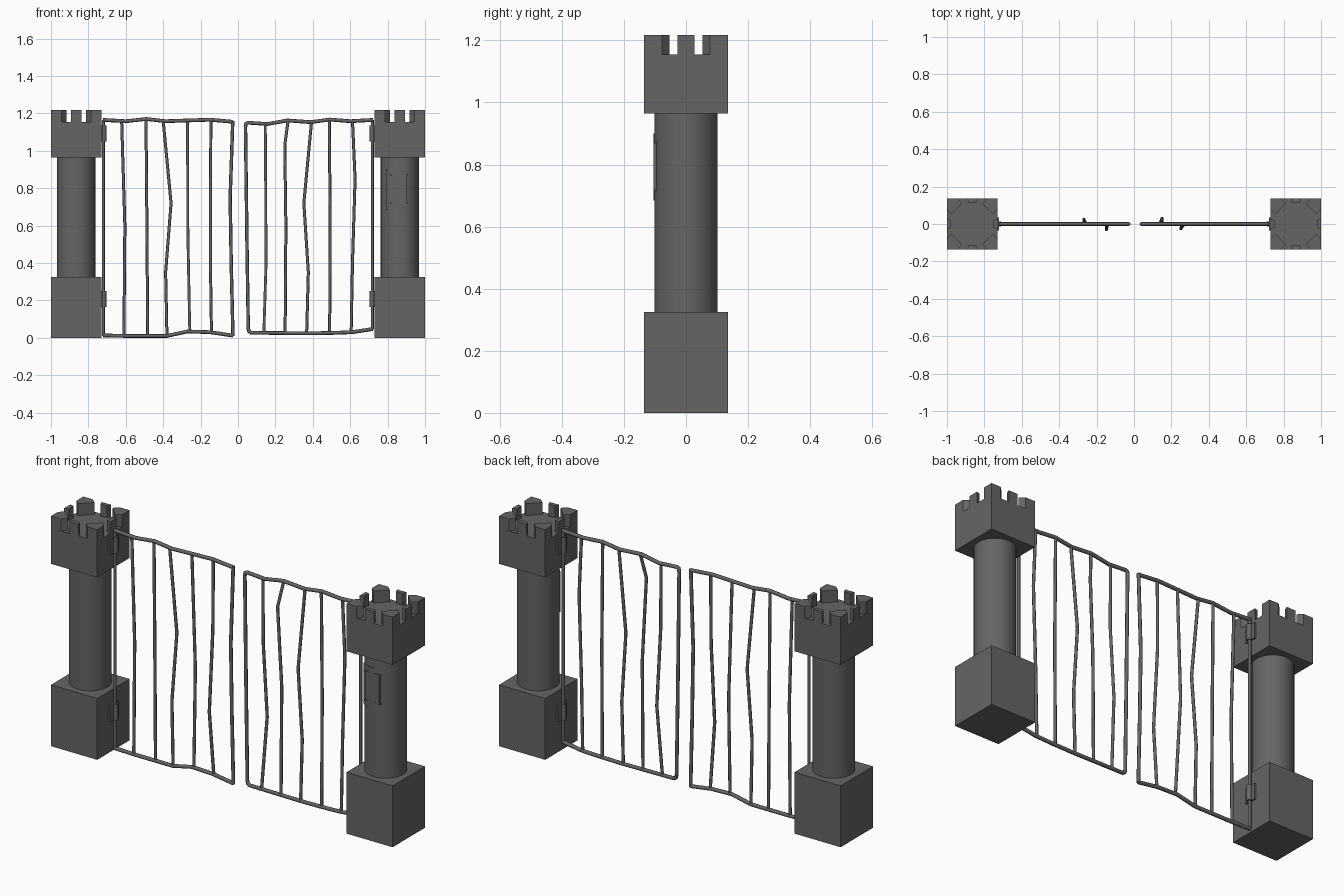
import bpy, bmesh, math

if "Cube" in bpy.data.objects:
    bpy.data.objects.remove(bpy.data.objects["Cube"])

PX, HW = 0.865, 0.135          # pillar centre and half width
iron = bpy.data.materials.new("dark_grey")
iron.diffuse_color = (0.13, 0.13, 0.13, 1)
iron.use_nodes = True
iron.node_tree.nodes["Principled BSDF"].inputs["Base Color"].default_value = iron.diffuse_color


def prism(name, pts, z0, z1, smooth=False):
    """Extrude a closed xy outline from z0 to z1."""
    bm = bmesh.new()
    face = bm.faces.new([bm.verts.new((x, y, z0)) for x, y in pts])
    out = bmesh.ops.extrude_face_region(bm, geom=[face])
    bmesh.ops.translate(bm, vec=(0, 0, z1 - z0),
                        verts=[g for g in out["geom"] if isinstance(g, bmesh.types.BMVert)])
    bmesh.ops.recalc_face_normals(bm, faces=bm.faces)
    me = bpy.data.meshes.new(name)
    bm.to_mesh(me)
    bm.free()
    me.materials.append(iron)
    ob = bpy.data.objects.new(name, me)
    bpy.context.collection.objects.link(ob)
    if smooth:
        bpy.ops.object.select_all(action='DESELECT')
        ob.select_set(True)
        bpy.context.view_layer.objects.active = ob
        bpy.ops.object.shade_smooth_by_angle(angle=math.radians(35))
    return ob


def box(name, x0, x1, y0, y1, z0, z1):
    return prism(name, [(x0, y0), (x1, y0), (x1, y1), (x0, y1)], z0, z1)


def arc(cx, cy, r, a0, a1, n):
    return [(cx + r * math.cos(a0 + (a1 - a0) * i / n),
             cy + r * math.sin(a0 + (a1 - a0) * i / n)) for i in range(n)]


def rod(name, pts, r=0.008):
    """Round bar along a polyline of (x, y, z) points."""
    cu = bpy.data.curves.new(name, 'CURVE')
    cu.dimensions = '3D'
    cu.bevel_depth = r
    cu.bevel_resolution = 2
    cu.use_fill_caps = True
    cu.materials.append(iron)
    sp = cu.splines.new('POLY')
    sp.points.add(len(pts) - 1)
    for p, co in zip(sp.points, pts):
        p.co = (*co, 1)
    ob = bpy.data.objects.new(name, cu)
    bpy.context.collection.objects.link(ob)


def flat(pts):
    return [(x, 0, z) for x, z in pts]


# Pillars: plinth, round shaft, square head with battlements
for side, s in (("left", -1), ("right", 1)):
    cx = s * PX
    box(side + "_plinth", cx - HW, cx + HW, -HW, HW, 0, 0.325)
    prism(side + "_column", arc(cx, 0, 0.102, 0, 2 * math.pi, 40), 0.325, 0.965, True)
    box(side + "_head", cx - HW, cx + HW, -HW, HW, 0.965, 1.155)
    corner = [(0.135, 0.135), (0.078, 0.135), (0.053, 0.11), (0.11, 0.053), (0.135, 0.078)]
    middle = [(0.135, -0.027), (0.135, 0.027), (0.113, 0.02), (0.113, -0.02)]
    for k in range(4):
        c, d = round(math.cos(k * math.pi / 2)), round(math.sin(k * math.pi / 2))
        for part, shape in (("corner", corner), ("middle", middle)):
            prism(f"{side}_{part}_merlon_{k}",
                  [(cx + c * x - d * y, d * x + c * y) for x, y in shape], 1.155, 1.218)
    # Hinges
    for z in (0.165, 1.05):
        box(f"{side}_hinge_plate_{z}", s * 0.721, s * 0.733, -0.035, 0.035, z, z + 0.085)
        prism(f"{side}_hinge_barrel_{z}", arc(s * 0.718, 0, 0.014, 0, 2 * math.pi, 12),
              z, z + 0.085, True)

# Curved intercom panel with a flat face and lips on the right column
half = math.asin(0.066 / 0.104)
mid = -math.pi / 2
outline = arc(PX, 0, 0.104, mid - half, mid + half, 16)
outline += [(2 * PX - outline[0][0], outline[0][1]), (PX + 0.06, -0.07), (PX - 0.06, -0.07)]
outline = [(x - 0.008, y) for x, y in outline]
prism("intercom_panel", outline, 0.685, 0.9, True)
box("intercom_face", 0.82, 0.9, -0.1045, -0.085, 0.72, 0.87)
for z in (0.716, 0.866):
    box(f"intercom_lip_{z}", 0.812, 0.906, -0.105, -0.085, z, z + 0.007)

# Left gate leaf
rod("left_top_rail", flat([(-.722, 1.165), (-.6, 1.158), (-.49, 1.17), (-.39, 1.158),
                           (-.15, 1.166), (-.027, 1.155)]), 0.010)
rod("left_bottom_rail", flat([(-.722, .013), (-.6, .01), (-.38, .01), (-.27, .034),
                              (-.15, .03), (-.027, .012)]), 0.010)
rod("left_hinge_stile", flat([(-.72, .01), (-.72, 1.165)]))
rod("left_meeting_stile", flat([(-.027, .01), (-.036, .38), (-.042, .75), (-.028, 1.16)]), 0.009)
left_bars = [
    [(-.61, 0, .01), (-.605, 0, .6), (-.622, 0, 1.158)],
    [(-.483, 0, .01), (-.487, 0, .6), (-.492, 0, 1.168)],
    [(-.38, 0, .012), (-.387, 0, .35), (-.358, 0, .72), (-.4, 0, 1.16)],
    [(-.258, 0, .034), (-.268, .026, .55), (-.27, 0, 1.164)],
    [(-.142, 0, .03), (-.147, -.03, .37), (-.147, 0, .8), (-.145, 0, 1.166)],
]

# Right gate leaf with rounded meeting corners
rod("right_top_rail", flat([(.04, 1.13), (.043, 1.146), (.055, 1.15), (.155, 1.143), (.265, 1.162),
                            (.39, 1.153), (.49, 1.167), (.6, 1.158), (.722, 1.165)]), 0.010)
rod("right_bottom_rail", flat([(.055, .05), (.058, .035), (.07, .027), (.38, .024), (.5, .026),
                               (.61, .03), (.72, .047)]), 0.010)
rod("right_hinge_stile", flat([(.718, .045), (.718, 1.165)]))
rod("right_meeting_stile", flat([(.055, .045), (.048, .5), (.04, 1.135)]), 0.009)
right_bars = [
    [(.138, 0, .025), (.15, .03, .4), (.148, 0, .8), (.146, 0, 1.143)],
    [(.252, 0, .025), (.256, 0, .6), (.25, -.026, 1.03), (.268, 0, 1.162)],
    [(.367, 0, .024), (.376, 0, .35), (.352, 0, .72), (.393, 0, 1.155)],
    [(.49, 0, .026), (.493, 0, .6), (.488, 0, 1.168)],
    [(.605, 0, .03), (.612, 0, .4), (.626, 0, .85), (.612, 0, 1.16)],
]
for side, bars in (("left", left_bars), ("right", right_bars)):
    for i, pts in enumerate(bars):
        rod(f"{side}_bar_{i + 1}", pts)
